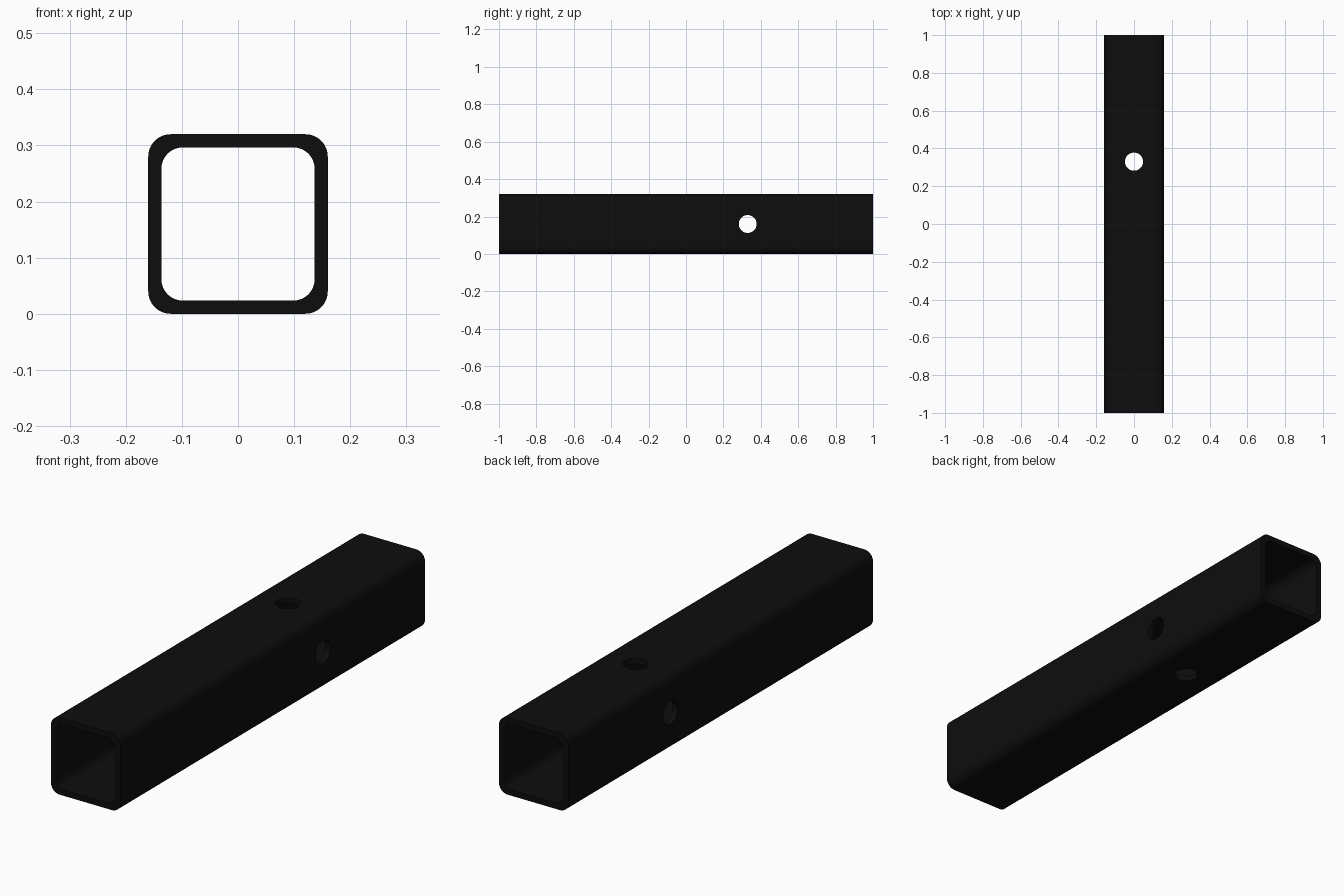
import bpy, bmesh, math

if "Cube" in bpy.data.objects:
    bpy.data.objects.remove(bpy.data.objects["Cube"])

LENGTH, SIZE, CENTER_Z = 2.0, 0.32, 0.16
HOLE_Y, HOLE_R = 0.33, 0.048

black = bpy.data.materials.new("black steel")
black.diffuse_color = (0.004, 0.004, 0.004, 1)
black.use_nodes = True
black.node_tree.nodes["Principled BSDF"].inputs["Base Color"].default_value = black.diffuse_color


def rounded_square(half, radius, steps=10):
    """Outline of a rounded square in the x-z plane."""
    pts = []
    c = half - radius
    for i, (sx, sz) in enumerate([(1, 1), (-1, 1), (-1, -1), (1, -1)]):
        for k in range(steps + 1):
            a = math.pi / 2 * (i + k / steps)
            pts.append((sx * c + radius * math.cos(a),
                        CENTER_Z + sz * c + radius * math.sin(a)))
    return pts


# Square tube: outer and inner walls joined by end rims
outer = rounded_square(SIZE / 2, 0.04)
inner = rounded_square(0.1365, 0.038)
bm = bmesh.new()
rings = [[bm.verts.new((x, y, z)) for x, z in prof]
         for prof, y in ((outer, -LENGTH / 2), (outer, LENGTH / 2),
                         (inner, LENGTH / 2), (inner, -LENGTH / 2))]
n = len(outer)
for r in range(4):
    a, b = rings[r], rings[(r + 1) % 4]
    for i in range(n):
        j = (i + 1) % n
        bm.faces.new((a[i], a[j], b[j], b[i]))
bmesh.ops.recalc_face_normals(bm, faces=bm.faces)
mesh = bpy.data.meshes.new("square_tube")
bm.to_mesh(mesh)
bm.free()
tube = bpy.data.objects.new("square_tube", mesh)
bpy.context.collection.objects.link(tube)
mesh.materials.append(black)

# Cross holes drilled through both pairs of walls
for name, rot in (("side_hole_cutter", (0, math.pi / 2, 0)), ("top_hole_cutter", (0, 0, 0))):
    bpy.ops.mesh.primitive_cylinder_add(vertices=48, radius=HOLE_R, depth=0.6,
                                        location=(0, HOLE_Y, CENTER_Z), rotation=rot)
    cutter = bpy.context.object
    cutter.name = name
    cutter.hide_render = True
    cutter.data.materials.append(black)
    bpy.ops.object.select_all(action='DESELECT')
    tube.select_set(True)
    bpy.context.view_layer.objects.active = tube
    mod = tube.modifiers.new(name, 'BOOLEAN')
    mod.operation, mod.solver, mod.object = 'DIFFERENCE', 'EXACT', cutter
    bpy.ops.object.modifier_apply(modifier=mod.name)
    bpy.data.objects.remove(cutter, do_unlink=True)

# Smooth corners, crisp rims, flat walls
bpy.ops.object.shade_smooth_by_angle(angle=math.radians(30))
weighted = tube.modifiers.new("flat_walls", 'WEIGHTED_NORMAL')
weighted.keep_sharp = True
